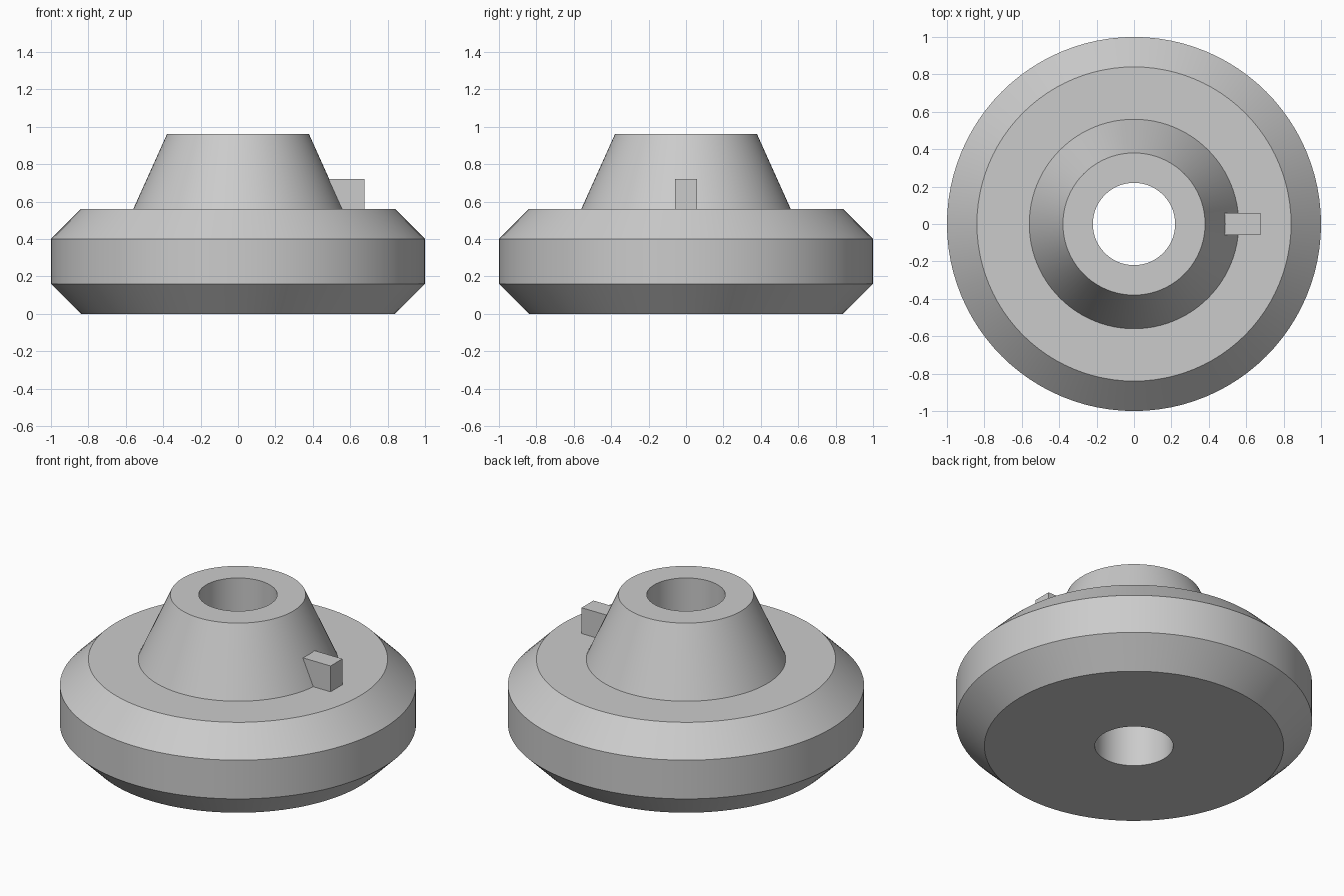
import bpy, bmesh, math

if "Cube" in bpy.data.objects:
    bpy.data.objects.remove(bpy.data.objects["Cube"])

grey = bpy.data.materials.new("plain grey")
grey.diffuse_color = (0.6, 0.6, 0.6, 1)
grey.use_nodes = True
grey.node_tree.nodes["Principled BSDF"].inputs["Base Color"].default_value = grey.diffuse_color


def finish(name, bm):
    bmesh.ops.recalc_face_normals(bm, faces=bm.faces)
    mesh = bpy.data.meshes.new(name)
    bm.to_mesh(mesh)
    bm.free()
    mesh.materials.append(grey)
    obj = bpy.data.objects.new(name, mesh)
    bpy.context.collection.objects.link(obj)
    return obj


# Bevelled disc with tapered hub and through bore: closed profile (radius, z)
PROFILE = [(0.22, 0), (0.84, 0), (1, 0.16), (1, 0.40),
           (0.84, 0.56), (0.56, 0.56), (0.38, 0.96), (0.22, 0.96)]
SIDES = 96
bm = bmesh.new()
rings = []
for i in range(SIDES):
    a = 2 * math.pi * i / SIDES
    rings.append([bm.verts.new((r * math.cos(a), r * math.sin(a), z)) for r, z in PROFILE])
for i in range(SIDES):
    here, there = rings[i], rings[(i + 1) % SIDES]
    for j in range(len(PROFILE)):
        k = (j + 1) % len(PROFILE)
        bm.faces.new((here[j], there[j], there[k], here[k]))
body = finish("disc_with_hub", bm)
bpy.context.view_layer.objects.active = body
body.select_set(True)
bpy.ops.object.shade_smooth_by_angle(angle=math.radians(20))

# Small key block on the right, its inner end sloped to sit on the hub cone
bm = bmesh.new()
bmesh.ops.create_cube(bm, size=1)
for v in bm.verts:
    top = v.co.z > 0
    inner = 0.483 if top else 0.553
    v.co = (0.675 if v.co.x > 0 else inner, 0.116 * v.co.y, 0.72 if top else 0.558)
finish("key_block", bm)
